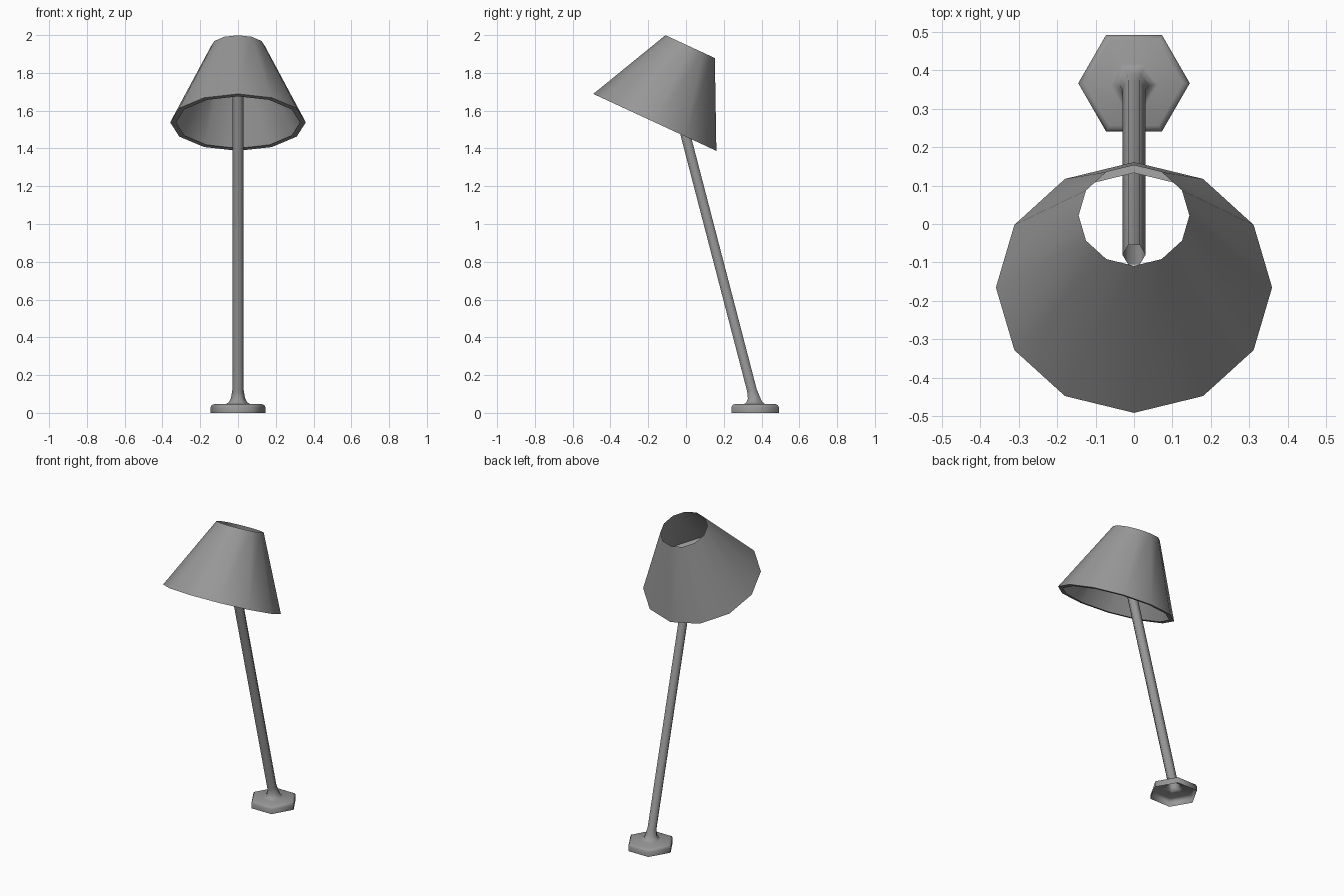
import bpy, bmesh
from math import sin, cos, tau, radians
from mathutils import Vector, Matrix

if "Cube" in bpy.data.objects:
    bpy.data.objects.remove(bpy.data.objects["Cube"])

# Dark grey finish
grey = bpy.data.materials.new("dark_grey")
grey.diffuse_color = (0.31, 0.31, 0.31, 1)
grey.use_nodes = True
grey.node_tree.nodes["Principled BSDF"].inputs["Base Color"].default_value = grey.diffuse_color


def loft(name, rings, sides, smooth_angle):
    """Bridge a list of (centre y, centre z, radius, tilt about x) rings into a skin."""
    bm = bmesh.new()
    loops = []
    for y, z, r, tilt in rings:
        rot = Matrix.Rotation(tilt, 3, 'X')
        loops.append([bm.verts.new(Vector((0, y, z)) + rot @ Vector(
            (r * cos(tau * i / sides), r * sin(tau * i / sides), 0)))
            for i in range(sides)])
    for a, b in zip(loops, loops[1:]):
        for i in range(sides):
            j = (i + 1) % sides
            bm.faces.new((a[i], a[j], b[j], b[i]))
    mesh = bpy.data.meshes.new(name)
    bm.to_mesh(mesh)
    bm.free()
    mesh.materials.append(grey)
    obj = bpy.data.objects.new(name, mesh)
    bpy.context.collection.objects.link(obj)
    bpy.ops.object.select_all(action='DESELECT')
    obj.select_set(True)
    bpy.context.view_layer.objects.active = obj
    bpy.ops.object.shade_smooth_by_angle(angle=radians(smooth_angle))
    return obj


# Stand: hexagonal foot, open below, flaring into a leaning pole
lean = radians(14.6)


def pole_y(z):
    return 0.38 - 0.26 * z


loft("lamp_stand", [
    (0.366, 0.0, 0.145, 0),
    (0.366, 0.03, 0.145, 0),
    (0.366, 0.041, 0.139, 0),
    (0.366, 0.046, 0.127, 0),
    (0.363, 0.048, 0.062, 0),
    (0.360, 0.056, 0.049, lean * 0.3),
    (pole_y(0.08), 0.08, 0.037, lean * 0.7),
    (pole_y(0.12), 0.12, 0.03, lean),
    (pole_y(1.77), 1.77, 0.03, lean),
], 6, 75)

# Shade: tilted twelve-sided open cone with a flat lip turned in at the wide end
tilt = radians(-24.8)
wide, narrow = (-0.165, 1.538), (0.022, 1.939)
loft("lamp_shade", [
    (*wide, 0.328, tilt),
    (*wide, 0.359, tilt),
    (*narrow, 0.144, tilt),
], 12, 40)
